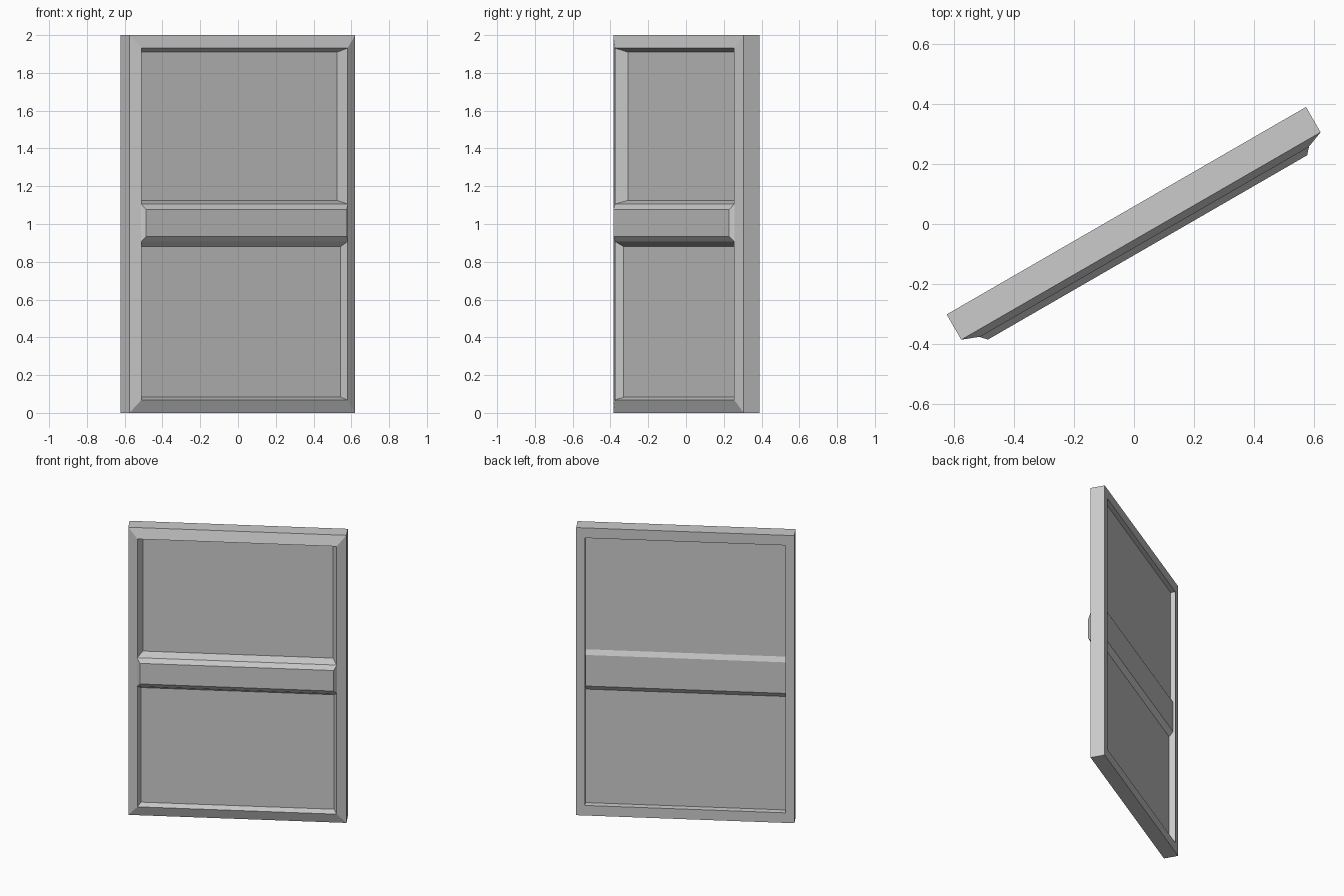
import bpy, bmesh, math
from mathutils import Matrix

if "Cube" in bpy.data.objects:
    bpy.data.objects.remove(bpy.data.objects["Cube"])

TURN = Matrix.Rotation(math.radians(30), 4, 'Z')


def finish(name, bm):
    # turn the part 30 degrees about z and link it
    bm.transform(TURN)
    bmesh.ops.recalc_face_normals(bm, faces=bm.faces[:])
    me = bpy.data.meshes.new(name)
    bm.to_mesh(me)
    bm.free()
    bpy.context.collection.objects.link(bpy.data.objects.new(name, me))


def box(name, hx, y0, y1, z0, z1):
    bm = bmesh.new()
    m = Matrix.LocRotScale((0, (y0 + y1) / 2, (z0 + z1) / 2), None,
                           (2 * hx, y1 - y0, z1 - z0))
    bmesh.ops.create_cube(bm, size=1, matrix=m)
    finish(name, bm)


# Mitred outer frame: section (half width, depth, z inset) carried round four corners
section = [(.69, .051, 0), (.69, -.046, 0), (.63, -.069, .069),
           (.598, 0, .093), (.635, .005, .07), (.635, .051, .07)]
bm = bmesh.new()
loops = []
for hx, y, i in section:
    loops.append([bm.verts.new(c) for c in
                  ((-hx, y, i), (hx, y, i), (hx, y, 2 - i), (-hx, y, 2 - i))])
for k, a in enumerate(loops):
    b = loops[(k + 1) % len(loops)]
    for j in range(4):
        n = (j + 1) % 4
        bm.faces.new((a[j], a[n], b[n], b[j]))
finish("window_frame", bm)

# Panes, the lower one set further forward
box("upper_pane", .634, -.008, .02, 1.05, 1.929)
box("lower_pane", .634, -.028, .01, .071, .95)

# Meeting rail: (depth, z) profile, front face shortened to chamfer the ends
profile = [(-.069, 1.106), (-.09, 1.077), (-.09, .934), (-.069, .907),
           (-.028, .88), (.01, .86), (.037, .894), (.037, 1.11),
           (.02, 1.142), (-.008, 1.125)]
bm = bmesh.new()
ends = []
for s in (-1, 1):
    ends.append([bm.verts.new((s * (.613 if y < -.08 else .632), y, z))
                 for y, z in profile])
for e in ends:
    bm.faces.new(e[:4])
    bm.faces.new([e[0]] + e[3:])
for j in range(len(profile)):
    n = (j + 1) % len(profile)
    bm.faces.new((ends[0][j], ends[0][n], ends[1][n], ends[1][j]))
finish("meeting_rail", bm)
